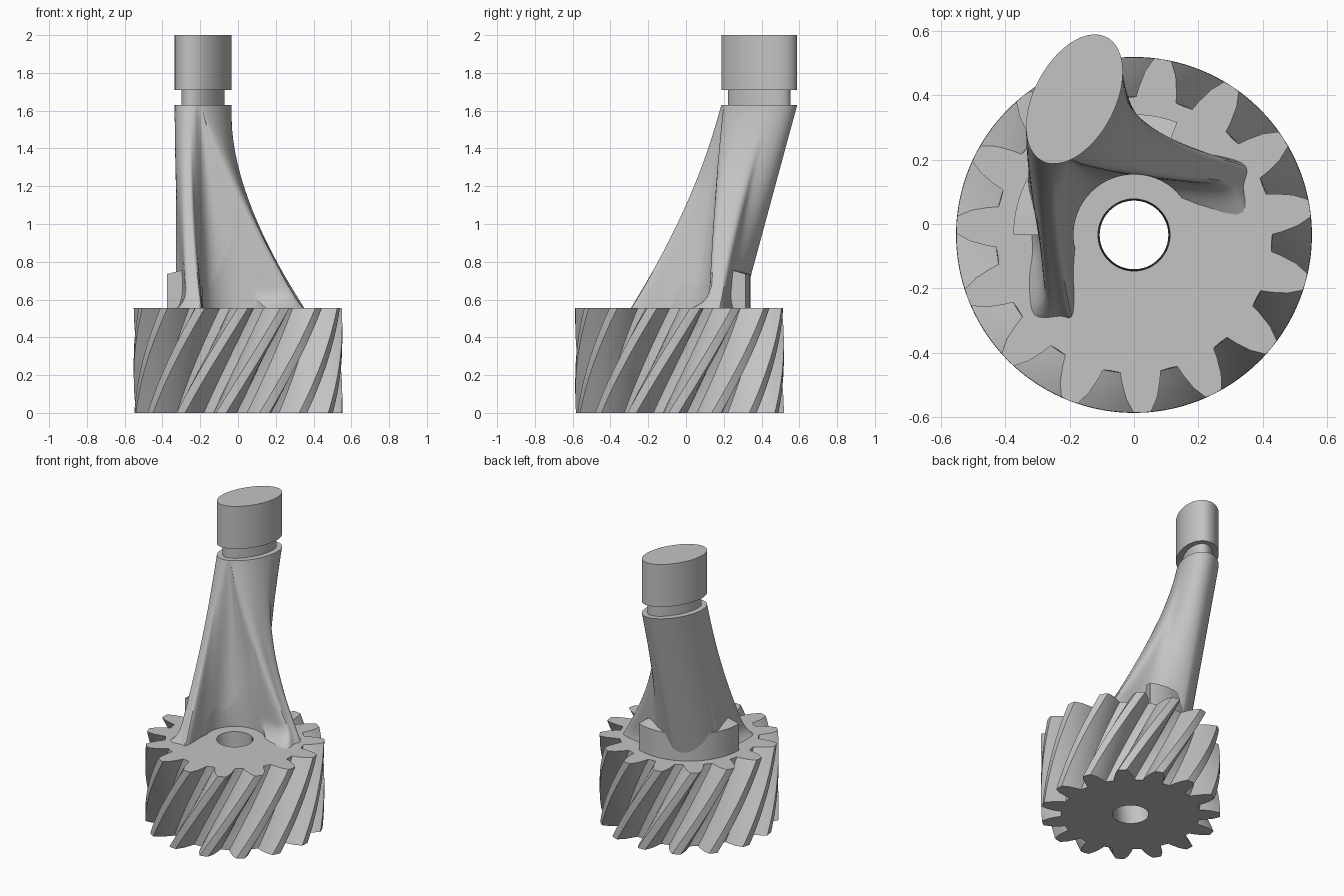
import bpy, bmesh
from math import sin, cos, radians, pi, hypot

cube = bpy.data.objects.get("Cube")
if cube:
    bpy.data.objects.remove(cube, do_unlink=True)

GREY = bpy.data.materials.new("plain grey")
GREY.use_nodes = True
GREY.diffuse_color = (0.55, 0.55, 0.55, 1)
GREY.node_tree.nodes["Principled BSDF"].inputs["Base Color"].default_value = (0.55, 0.55, 0.55, 1)

AXIS_Y = -0.034            # gear axis
GEAR_TOP = 0.555
POST_TOP = 1.63
LEAN = 0.2727              # post shear in y per unit of height
HEAD = (0.217, 0.126)      # half axes of the post ellipse
NECK = (0.181, 0.088)


def make(name, rings, cap=True, loop=False):
    """Skin a stack of closed rings; loop joins the last ring to the first."""
    bm = bmesh.new()
    rows = [[bm.verts.new(p) for p in ring] for ring in rings]
    pairs = list(zip(rows, rows[1:])) + ([(rows[-1], rows[0])] if loop else [])
    for low, high in pairs:
        for i in range(len(low)):
            j = (i + 1) % len(low)
            bm.faces.new((low[i], low[j], high[j], high[i]))
    if cap:
        bm.faces.new(rows[0][::-1])
        bm.faces.new(rows[-1])
    bmesh.ops.recalc_face_normals(bm, faces=bm.faces)
    mesh = bpy.data.meshes.new(name)
    bm.to_mesh(mesh)
    bm.free()
    mesh.materials.append(GREY)
    obj = bpy.data.objects.new(name, mesh)
    bpy.context.collection.objects.link(obj)
    return obj


def activate(obj):
    bpy.ops.object.select_all(action='DESELECT')
    obj.select_set(True)
    bpy.context.view_layer.objects.active = obj


def smooth(obj, angle=30):
    activate(obj)
    bpy.ops.object.shade_smooth_by_angle(angle=radians(angle))


def circle(r, z, n, phase=0.0):
    return [(r * cos(phase + 2 * pi * i / n), AXIS_Y + r * sin(phase + 2 * pi * i / n), z)
            for i in range(n)]


# Helical gear with a through bore
TEETH, TWIST, PHASE = 15, 36, 8.7
FLANK = [(8.4, 0.43), (7.4, 0.46), (5.4, 0.51), (2.8, 0.552)]
TOOTH = [(-12, 0.428)] + [(-a, r) for a, r in FLANK] + [(0, 0.553)] + FLANK[::-1]


def gear_ring(z):
    turn = PHASE - TWIST * (1 - z / GEAR_TOP)
    ring = []
    for t in range(TEETH):
        for a, r in TOOTH:
            ang = radians(turn + a + t * 360 / TEETH)
            ring.append((r * cos(ang), AXIS_Y + r * sin(ang), z))
    return ring


count = TEETH * len(TOOTH)
STEPS = 20
rings = [gear_ring(GEAR_TOP * k / STEPS) for k in range(STEPS + 1)]
rings.append(circle(0.112, GEAR_TOP, count, radians(PHASE - 12)))
rings.append(circle(0.112, 0, count, radians(PHASE - TWIST - 12)))
smooth(make("helical_gear", rings, cap=False, loop=True), 25)


# Elliptical post section, measured by direction from its centre
def ellipse(alpha, z, axes=HEAD):
    d = radians(alpha - 62.4)
    r = 1 / hypot(cos(d) / axes[0], sin(d) / axes[1])
    cy = 0.388 - LEAN * max(0, POST_TOP - z)
    return (-0.185 + r * cos(radians(alpha)), cy + r * sin(radians(alpha)))


# Footprint keys: direction on the post, foot x, foot y, spread exponent, base fillet x and y
KEYS = [(-87, 0.295, 0.12, 1.2, 0.02, -0.09), (-30, 0.34, 0.15, 1.6, 0, -0.03),
        (10, 0.335, 0.19, 1.8, 0, 0), (25, 0.15, 0.215, 1.8, 0, 0.02),
        (45, 0.02, 0.26, 1.8, 0, 0.02)]
KEYS += [(a, *ellipse(a, GEAR_TOP), 1.8, 0, 0) for a in range(70, 200, 10)]
KEYS += [(212, -0.285, -0.075, 2, -0.03, 0), (228, -0.274, -0.17, 2, -0.05, 0),
         (238, -0.27, -0.27, 2, -0.04, -0.01), (244, -0.23, -0.286, 2, 0, 0),
         (250, -0.189, -0.274, 2, 0, 0), (255, -0.185, -0.09, 1.6, 0, 0),
         (262, -0.14, 0.07, 0.9, 0, 0), (268, 0.03, 0.135, 1.1, 0, -0.02)]


def spline(keys, sub=5):
    """Closed Catmull-Rom resampling; directions wrap by a full turn."""
    out, n = [], len(keys)

    def key(i):
        k = keys[i % n]
        return (k[0] + 360 * (i // n),) + tuple(k[1:])
    for i in range(n):
        p = [key(i + d) for d in (-1, 0, 1, 2)]
        for s in range(sub):
            t = s / sub
            out.append(tuple(
                b + 0.5 * t * (c - a + t * (2 * a - 5 * b + 4 * c - d + t * (3 * (b - c) + d - a)))
                for a, b, c, d in zip(*p)))
    return out


OUTLINE = spline(KEYS)


def body_ring(z):
    u = (POST_TOP - z) / (POST_TOP - GEAR_TOP)
    fillet = max(0, (0.68 - z) / (0.68 - GEAR_TOP)) ** 3
    ring = []
    for alpha, fx, fy, power, dx, dy in OUTLINE:
        ex, ey = ellipse(alpha, z)
        bx, by = ellipse(alpha, GEAR_TOP)
        w = u ** power
        ring.append((ex + w * (fx - bx) + fillet * dx, ey + w * (fy - by) + fillet * dy, z))
    return ring


LOW = GEAR_TOP - 0.005
LAYERS = 56
body = make("leaning_post_with_legs",
            [body_ring(LOW + (POST_TOP - LOW) * k / LAYERS) for k in range(LAYERS + 1)])

# Round clearance between the legs, around the bore
cutter = make("clearance_cutter", [circle(0.188, 0.4, 96), circle(0.188, 1.3, 96)])
cutter.hide_render = True
cut = body.modifiers.new("clearance", 'BOOLEAN')
cut.operation = 'DIFFERENCE'
cut.solver = 'EXACT'
cut.object = cutter
activate(body)
bpy.ops.object.modifier_apply(modifier=cut.name)
bpy.data.objects.remove(cutter, do_unlink=True)
smooth(body, 32)


# Neck and head on top of the post
def plug(name, z0, z1, axes):
    smooth(make(name, [[(*ellipse(i * 3.75, POST_TOP, axes), z) for i in range(96)]
                       for z in (z0, z1)]))


plug("neck", POST_TOP - 0.005, 1.715, NECK)
plug("head", 1.71, 2.0, HEAD)

# Curved collar wall behind the post foot
sections = []
for k in range(33):
    ang = radians(69 + (180 - 69) * k / 32)
    sections.append([(r * cos(ang), AXIS_Y + r * sin(ang), z)
                     for r, z in ((0.24, LOW), (0.375, LOW), (0.375, 0.735), (0.24, 0.77))])
smooth(make("foot_collar", sections))
